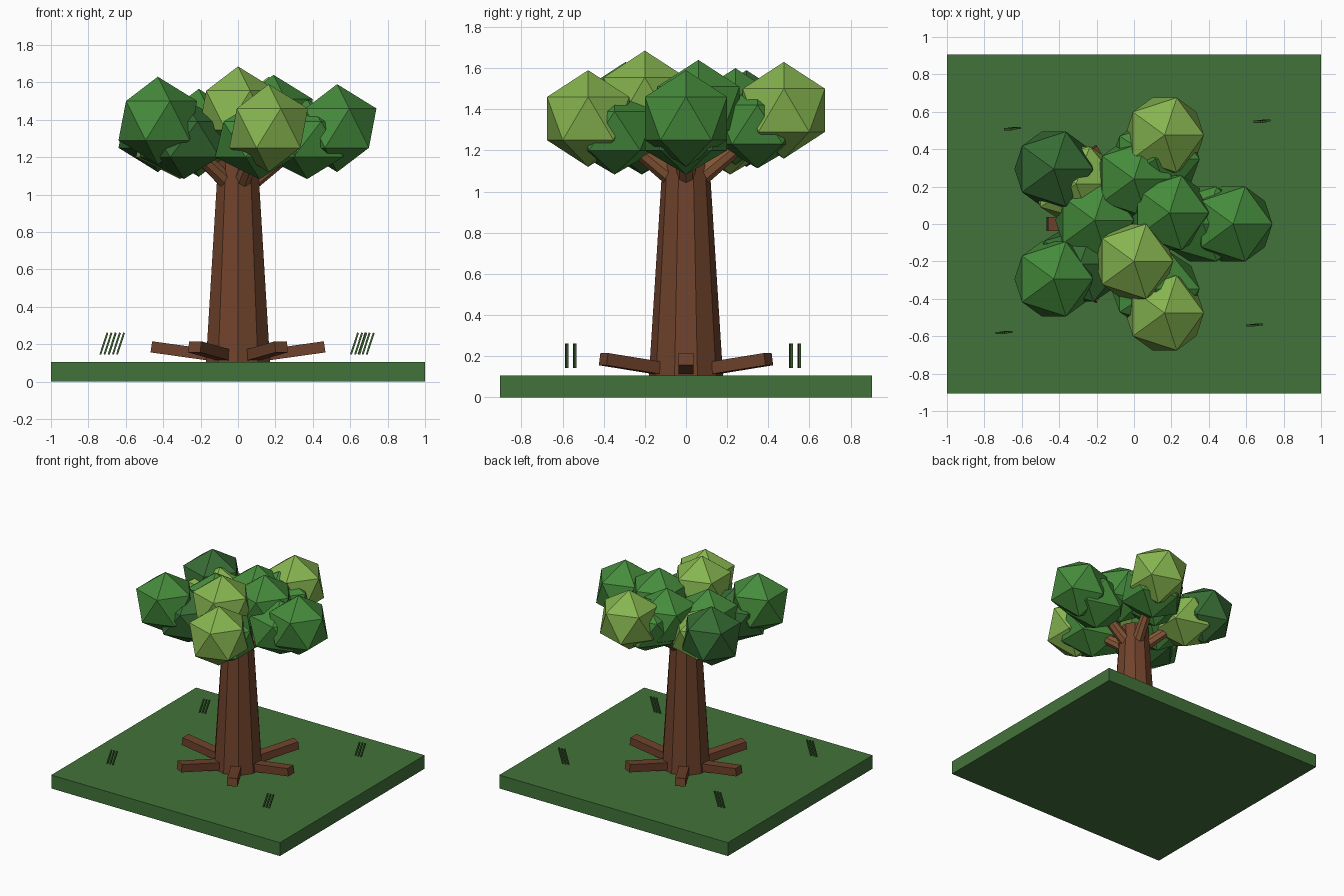
import bpy
from math import cos, sin, radians, pi
from mathutils import Vector

if "Cube" in bpy.data.objects:
    bpy.data.objects.remove(bpy.data.objects["Cube"])


def mat(name, r, g, b):
    m = bpy.data.materials.new(name)
    m.diffuse_color = (r, g, b, 1)
    m.use_nodes = True
    m.node_tree.nodes["Principled BSDF"].inputs["Base Color"].default_value = m.diffuse_color
    return m


GROUND = mat("ground green", .055, .17, .042)
BARK = mat("bark", .16, .055, .025)
BRANCH = mat("branch bark", .25, .10, .04)
DARK = mat("dark leaf", .038, .15, .035)
MID = mat("mid leaf", .06, .26, .045)
LIGHT = mat("light leaf", .24, .46, .08)
GRASS = mat("grass", .05, .14, .03)


def finish(name, material):
    o = bpy.context.object
    o.name = name
    o.data.materials.append(material)
    return o


def box(name, loc, size, material, rot=(0, 0, 0)):
    bpy.ops.mesh.primitive_cube_add(size=1, location=loc, rotation=rot)
    o = finish(name, material)
    o.scale = size
    return o


def rod(name, a, b, r1, r2, sides, material):
    a, b = Vector(a), Vector(b)
    d = b - a
    bpy.ops.mesh.primitive_cone_add(vertices=sides, radius1=r1, radius2=r2, depth=d.length,
                                    location=(a + b) / 2,
                                    rotation=d.to_track_quat('Z', 'Y').to_euler())
    return finish(name, material)


def leaves(name, loc, scale, material):
    bpy.ops.mesh.primitive_ico_sphere_add(subdivisions=1, radius=1, location=loc)
    o = finish(name, material)
    o.scale = scale
    return o


# Ground slab
box("ground", (0, 0, .053), (2, 1.81, .106), GROUND)

# Ten-sided tapered trunk
bpy.ops.mesh.primitive_cone_add(vertices=10, radius1=.18, radius2=.11, depth=1.1,
                                location=(0, 0, .655))
finish("trunk", BARK)

# Six roots rising slightly outwards
for i in range(6):
    a = i * pi / 3
    box("root", (.28 * cos(a), .28 * sin(a), .16), (.37, .075, .06), BARK,
        (0, radians(-8), a))

# Five branches with lower and outer leaf clumps
lower_z = (1.295, 1.325, 1.295, 1.295, 1.295)
lower_mat = (MID, MID, LIGHT, DARK, MID)
outer_mat = (MID, LIGHT, DARK, MID, LIGHT)
for i in range(5):
    a = i * 2 * pi / 5
    c, s = cos(a), sin(a)
    rod("branch", (.06 * c, .06 * s, 1.06), (.33 * c, .33 * s, 1.27), .048, .036, 8, BRANCH)
    shift = -.01 if i == 2 else .01 if i == 3 else 0
    leaves("lower_leaves", (.37 * c + shift, .365 * s, lower_z[i]), (.265, .235, .212),
           lower_mat[i])
    leaves("outer_leaves", (.53 * c, .5 * s, 1.395 if i % 2 else 1.355), (.235, .235, .235),
           outer_mat[i])

# Upper crown clumps
for loc, m in (((.19, .06, 1.405), MID), ((0, .24, 1.365), MID),
               ((-.21, .02, 1.33), MID), ((0, -.2, 1.45), LIGHT)):
    leaves("crown_leaves", loc, (.235, .235, .235), m)

# Grass tufts of leaning blades
for x, y in ((-.65, .51), (.685, .55), (-.695, -.58), (.645, -.54)):
    for k in (-1, 0, 1):
        box("grass_blade", (x + .022 * k, y + .003 * k, .203), (.01, .012, .122), GRASS,
            (0, radians(18), 0))
